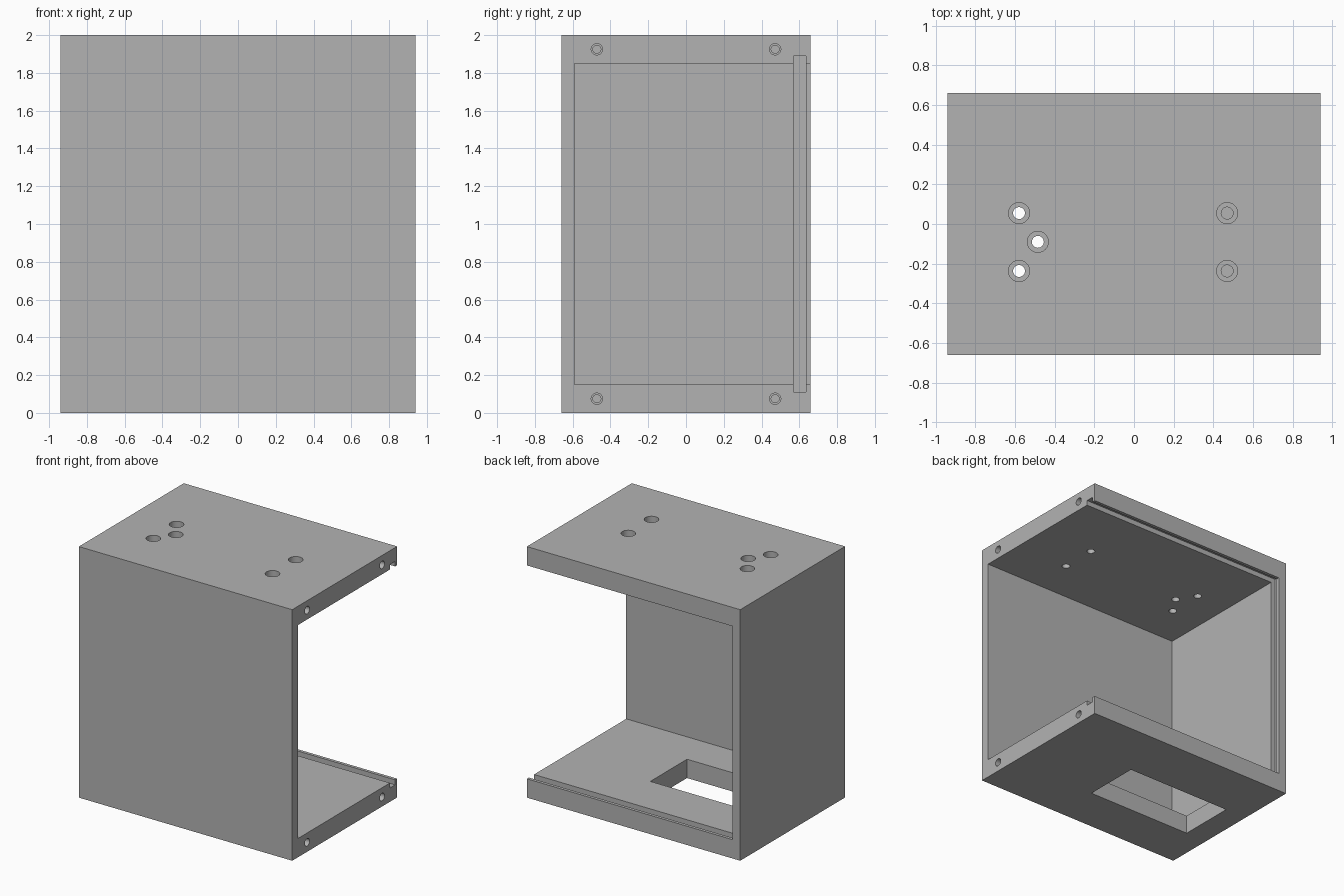
import bpy
import bmesh
import math
from mathutils import Matrix, Vector

if "Cube" in bpy.data.objects:
    bpy.data.objects.remove(bpy.data.objects["Cube"])

grey = bpy.data.materials.new("plain grey")
grey.diffuse_color = (0.45, 0.45, 0.45, 1)
grey.use_nodes = True
grey.node_tree.nodes["Principled BSDF"].inputs["Base Color"].default_value = grey.diffuse_color


def finish(bm, name):
    mesh = bpy.data.meshes.new(name)
    bm.to_mesh(mesh)
    bm.free()
    mesh.materials.append(grey)
    obj = bpy.data.objects.new(name, mesh)
    bpy.context.collection.objects.link(obj)
    return obj


def box(name, lo, hi):
    lo, hi = Vector(lo), Vector(hi)
    bm = bmesh.new()
    bmesh.ops.create_cube(bm, size=1, matrix=Matrix.Translation((lo + hi) / 2)
                          @ Matrix.Diagonal((*(hi - lo), 1)))
    return finish(bm, name)


def cylinder(name, centre, radius, length, along_x=False):
    turn = Matrix.Rotation(math.pi / 2, 4, 'Y') if along_x else Matrix()
    bm = bmesh.new()
    bmesh.ops.create_cone(bm, cap_ends=True, segments=32, radius1=radius,
                          radius2=radius, depth=length,
                          matrix=Matrix.Translation(centre) @ turn)
    return finish(bm, name)


# Solid block, to be hollowed into a case open at the right and back
case = box("case", (-0.94, -0.66, 0), (0.94, 0.66, 2))

cutters = [
    # Inner space, leaving thin front and left walls, thick top and bottom
    box("inner_space", (-0.87, -0.59, 0.15), (1.1, 0.8, 1.85)),
    # Slot for a sliding back panel
    box("panel_slot", (-0.91, 0.57, 0.11), (1.1, 0.635, 1.89)),
    # Rectangular opening in the floor
    box("floor_opening", (-0.75, -0.277, -0.1), (0.185, 0.185, 0.4)),
]

# Counterbored holes through the top
for x, y in ((-0.58, 0.055), (-0.58, -0.237), (-0.485, -0.09),
             (0.47, 0.055), (0.47, -0.237)):
    cutters.append(cylinder("top_bore", (x, y, 2.01), 0.053, 0.18))
    cutters.append(cylinder("top_hole", (x, y, 1.9), 0.03, 0.3))

# Stepped blind screw holes in the right-hand edges
for y in (-0.472, 0.472):
    for z in (0.075, 1.925):
        cutters.append(cylinder("edge_bore", (0.94, y, z), 0.03, 0.12, True))
        cutters.append(cylinder("edge_hole", (0.84, y, z), 0.021, 0.3, True))

# Cut everything out of the case
for cutter in cutters:
    mod = case.modifiers.new(cutter.name, 'BOOLEAN')
    mod.operation = 'DIFFERENCE'
    mod.solver = 'EXACT'
    mod.object = cutter
bpy.context.view_layer.objects.active = case
case.select_set(True)
for mod in list(case.modifiers):
    bpy.ops.object.modifier_apply(modifier=mod.name)
for cutter in cutters:
    bpy.data.objects.remove(cutter, do_unlink=True)

# Smooth hole walls, sharp edges elsewhere
bpy.ops.object.select_all(action='DESELECT')
case.select_set(True)
bpy.ops.object.shade_smooth_by_angle(angle=math.radians(30))
